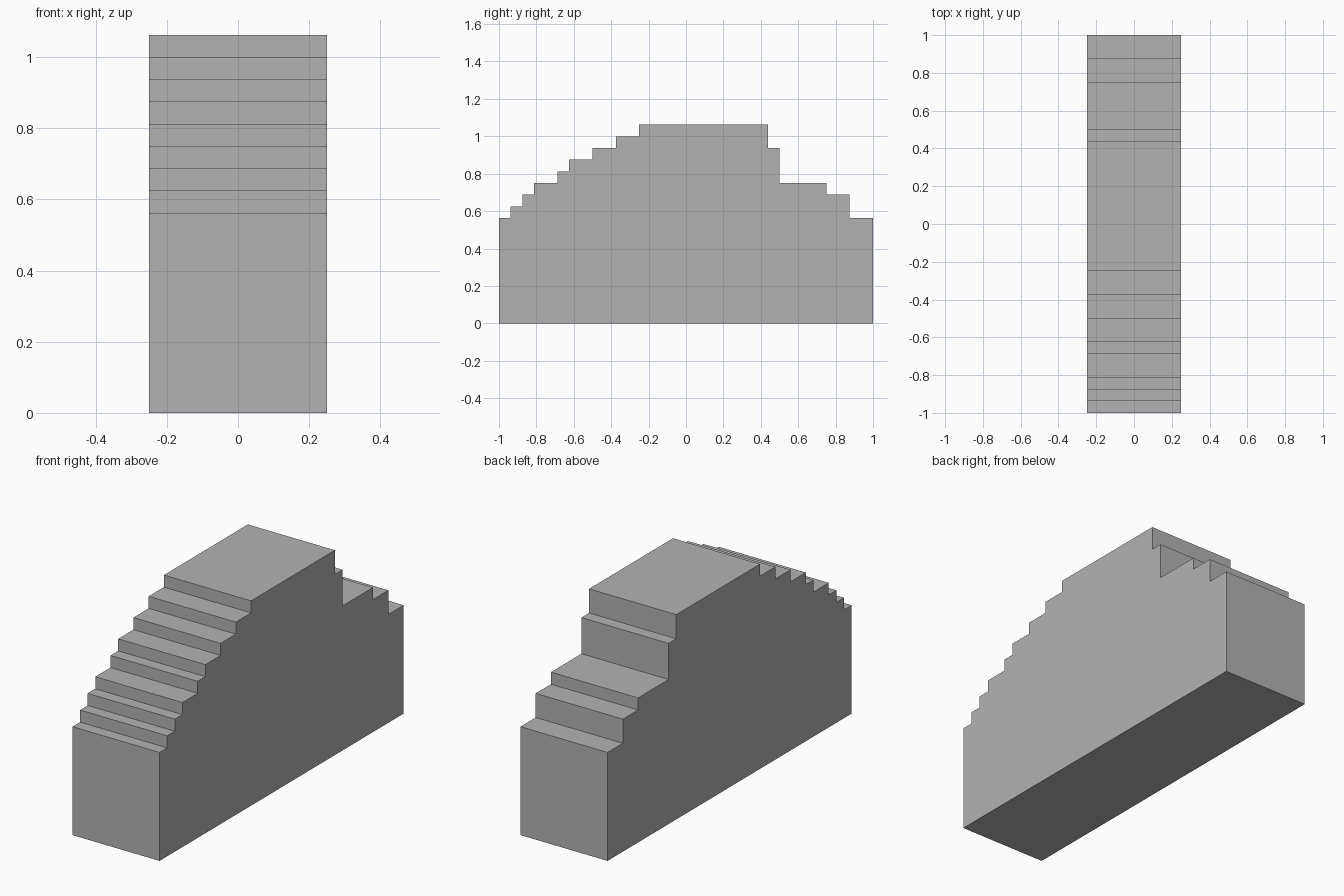
import bpy
import bmesh

cube = bpy.data.objects.get("Cube")
if cube:
    bpy.data.objects.remove(cube, do_unlink=True)

UNIT = 1 / 16
HALF_WIDTH = 0.25

# Plain grey surface
grey = bpy.data.materials.new("plain_grey")
grey.use_nodes = True
colour = (0.45, 0.45, 0.45, 1)
grey.diffuse_color = colour
grey.node_tree.nodes["Principled BSDF"].inputs["Base Color"].default_value = colour

# Treads from front to back: (end position, height) in units
treads = [(-15, 9), (-14, 10), (-13, 11), (-11, 12), (-10, 13), (-8, 14),
          (-6, 15), (-4, 16), (7, 17), (8, 15), (12, 12), (14, 11), (16, 9)]

# Stepped side profile
start = -16
profile = [(start, 0)]
for end, height in treads:
    profile += [(start, height), (end, height)]
    start = end
profile.append((start, 0))

# Extrude the profile across the width
bm = bmesh.new()
side = bm.faces.new([bm.verts.new((-HALF_WIDTH, y * UNIT, z * UNIT)) for y, z in profile])
result = bmesh.ops.extrude_face_region(bm, geom=[side], use_keep_orig=True)
moved = [v for v in result["geom"] if isinstance(v, bmesh.types.BMVert)]
bmesh.ops.translate(bm, verts=moved, vec=(2 * HALF_WIDTH, 0, 0))
bmesh.ops.recalc_face_normals(bm, faces=bm.faces)

mesh = bpy.data.meshes.new("stepped_block")
bm.to_mesh(mesh)
bm.free()
mesh.materials.append(grey)
block = bpy.data.objects.new("stepped_block", mesh)
bpy.context.collection.objects.link(block)
